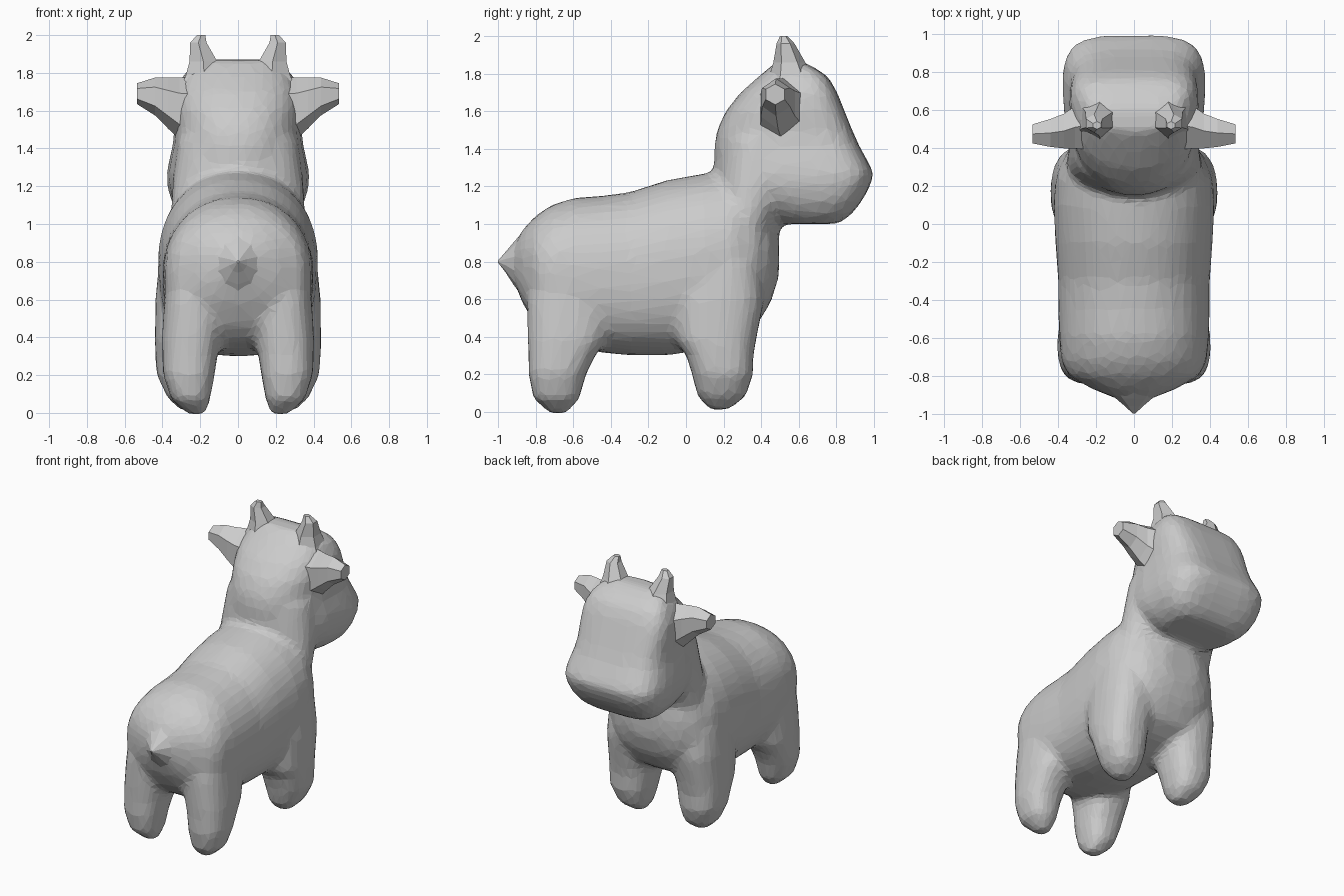
import bpy, bmesh, math


def loft(name, rows, axis, sides=24, n_neg=2.5, n_pos=2.5, taper=0.0, flip=1):
    """Skin superellipse rings. Row = (position on axis, centre u, centre v, radius u, radius v)."""
    bm = bmesh.new()
    rings = []
    for t, cu, cv, ru, rv in rows:
        ring = []
        for i in range(sides):
            a = 2 * math.pi * (i + 0.5) / sides
            c, s = math.cos(a), math.sin(a)
            n = n_pos if s > 0 else n_neg
            v = math.copysign(abs(s) ** (2 / n), s)
            u = math.copysign(abs(c) ** (2 / n), c) * (1 + taper * v)
            u, v = cu + ru * u, cv + rv * v
            co = {'x': (t, u, v), 'y': (u, t, v), 'z': (u, v, t)}[axis]
            ring.append(bm.verts.new((co[0] * flip, co[1], co[2])))
        rings.append(ring)
    for a, b in zip(rings, rings[1:]):
        for i in range(sides):
            j = (i + 1) % sides
            bm.faces.new((a[i], a[j], b[j], b[i]))
    bm.faces.new(rings[0])
    bm.faces.new(rings[-1])
    bmesh.ops.recalc_face_normals(bm, faces=bm.faces)
    me = bpy.data.meshes.new(name)
    bm.to_mesh(me)
    bm.free()
    ob = bpy.data.objects.new(name, me)
    bpy.context.collection.objects.link(ob)
    return ob


# Torso: (y, half width, belly z, back z)
torso = [(-.93, .07, .73, .87), (-.87, .22, .58, .97), (-.8, .345, .46, 1.045),
         (-.72, .385, .38, 1.1), (-.6, .395, .34, 1.14), (-.45, .4, .315, 1.15),
         (-.3, .4, .30, 1.17), (-.1, .415, .30, 1.235), (.1, .425, .33, 1.27),
         (.25, .415, .38, 1.28), (.37, .36, .45, 1.2), (.45, .27, .58, 1.06),
         (.495, .14, .72, .98)]
parts = [loft("torso", [(y, 0, (b + t) / 2, w, (t - b) / 2) for y, w, b, t in torso],
              'y', 32, 2.6, 2.15)]

# Neck: fills the crease between the shoulders and the head
neck = [(.75, 0, .27, .36, .16), (.95, 0, .29, .36, .18), (1.08, 0, .33, .355, .2),
        (1.2, 0, .36, .35, .21), (1.32, 0, .38, .335, .22), (1.45, 0, .4, .32, .22)]
parts.append(loft("neck", neck, 'z', 28, 2.2, 2.2))

# Head: (z, back y, front y, half width)
head = [(1.0, .46, .81, .23), (1.05, .38, .88, .30), (1.12, .27, .935, .345),
        (1.2, .18, .98, .368), (1.27, .15, 1.0, .37), (1.34, .15, .965, .357),
        (1.42, .15, .92, .338), (1.5, .165, .885, .33), (1.6, .21, .845, .335),
        (1.7, .29, .805, .325), (1.78, .38, .76, .29), (1.83, .44, .69, .25),
        (1.87, .49, .61, .19)]
parts.append(loft("head", [(z, 0, (b + f) / 2, w, (f - b) / 2) for z, b, f, w in head],
                  'z', 36, 2.3, 4, .07))

# Legs: (z, x, y, x radius, y radius)
front_leg = [(.01, .25, .175, .05, .05), (.08, .265, .19, .11, .13), (.2, .28, .195, .153, .165),
             (.3, .275, .18, .165, .18), (.38, .27, .16, .172, .215), (.6, .25, .17, .19, .25),
             (.8, .23, .2, .19, .2)]
rear_leg = [(-.01, .22, -.68, .045, .045), (.07, .25, -.69, .105, .125), (.2, .26, -.685, .138, .155),
            (.3, .255, -.66, .148, .18), (.38, .248, -.635, .158, .21), (.6, .22, -.62, .172, .23),
            (.8, .2, -.6, .17, .2)]
for side in (1, -1):
    parts.append(loft("front_leg", front_leg, 'z', 16, flip=side))
    parts.append(loft("rear_leg", rear_leg, 'z', 16, flip=side))

# Fuse torso, neck, head and legs into one skin, then thin to flat facets
bpy.ops.object.select_all(action='DESELECT')
for p in parts:
    p.select_set(True)
body = parts[0]
bpy.context.view_layer.objects.active = body
bpy.ops.object.join()
body.name = "calf_body"
rem = body.modifiers.new("fuse", 'REMESH')
rem.mode = 'VOXEL'
rem.voxel_size = 0.022
smo = body.modifiers.new("soften", 'SMOOTH')
smo.factor = 0.5
smo.iterations = 14
dec = body.modifiers.new("facets", 'DECIMATE')
dec.ratio = 0.1
for m in list(body.modifiers):
    bpy.ops.object.modifier_apply(modifier=m.name)
bpy.ops.object.shade_flat()

# Ears and horns, faceted, flaring where they leave the head
ear = [(.2, .53, 1.59, .16, .19), (.31, .51, 1.61, .13, .165), (.37, .49, 1.64, .105, .135),
       (.44, .48, 1.675, .085, .1), (.535, .475, 1.69, .058, .055)]
horn = [(1.7, .18, .56, .15, .16), (1.79, .18, .56, .11, .115), (1.86, .183, .55, .085, .085),
        (1.96, .21, .53, .05, .048), (2.0, .195, .52, .025, .02)]
for side, label in ((1, "right"), (-1, "left")):
    loft(label + "_ear", ear, 'x', 6, 2, 2, flip=side)
    loft(label + "_horn", horn, 'z', 6, 2, 2, flip=side)

# Tail nub
loft("tail", [(-.83, 0, .78, .2, .2), (-.88, 0, .785, .15, .16), (-.92, 0, .79, .1, .11),
              (-.96, 0, .797, .05, .055), (-1.0, 0, .8, .006, .006)], 'y', 10, 2, 2)
